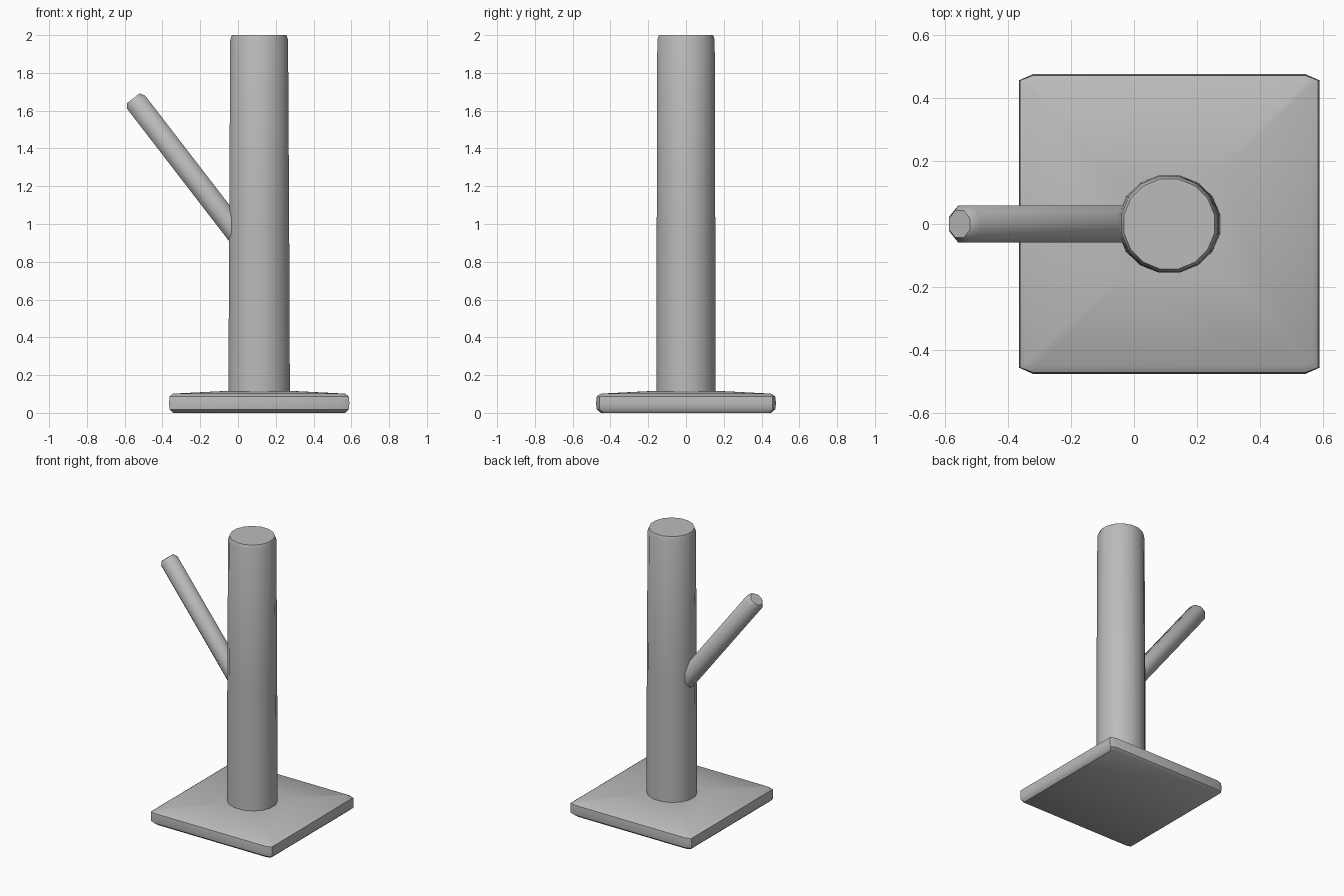
import bpy
import bmesh
from math import cos, sin, pi, radians, atan2
from mathutils import Matrix, Vector

cube = bpy.data.objects.get("Cube")
if cube:
    bpy.data.objects.remove(cube, do_unlink=True)

grey = bpy.data.materials.new("plain grey")
grey.use_nodes = True
COLOUR = (0.5, 0.5, 0.5, 1)
grey.diffuse_color = COLOUR
grey.node_tree.nodes["Principled BSDF"].inputs["Base Color"].default_value = COLOUR


def ellipse(rx, ry, z, sides):
    return [(rx * cos(2 * pi * (i + 0.5) / sides),
             ry * sin(2 * pi * (i + 0.5) / sides), z) for i in range(sides)]


def clipped_square(hx, hy, cx, cy, z):
    """Rectangle whose four corners are cut by cx and cy."""
    quarter = [(hx, hy - cy), (hx - cx, hy)]
    mirrored = [(-x, y) for x, y in reversed(quarter)]
    half = quarter + mirrored
    return [(x, y, z) for x, y in half + [(-x, -y) for x, y in half]]


def loft(name, rings, matrix, angle):
    """Skin a stack of rings, cap both ends and shade it."""
    bm = bmesh.new()
    loops = [[bm.verts.new(p) for p in ring] for ring in rings]
    for low, high in zip(loops, loops[1:]):
        for i in range(len(low)):
            j = (i + 1) % len(low)
            bm.faces.new((low[i], low[j], high[j], high[i]))
    bm.faces.new(loops[0][::-1])
    bm.faces.new(loops[-1])
    bm.transform(matrix)
    mesh = bpy.data.meshes.new(name)
    bm.to_mesh(mesh)
    bm.free()
    mesh.materials.append(grey)
    obj = bpy.data.objects.new(name, mesh)
    bpy.context.collection.objects.link(obj)
    bpy.ops.object.select_all(action="DESELECT")
    obj.select_set(True)
    bpy.context.view_layer.objects.active = obj
    bpy.ops.object.shade_smooth_by_angle(angle=radians(angle))
    return obj


centre = Matrix.Translation((0.112, 0, 0))

# Square base with softened rim and a slightly domed top
loft("base", [
    clipped_square(0.455, 0.45, 0.03, 0.01, 0),
    clipped_square(0.474, 0.472, 0.04, 0.015, 0.018),
    clipped_square(0.478, 0.477, 0.045, 0.02, 0.05),
    clipped_square(0.474, 0.472, 0.04, 0.015, 0.088),
    clipped_square(0.455, 0.45, 0.03, 0.01, 0.102),
    clipped_square(0.16, 0.16, 0.02, 0.02, 0.117),
], centre, 40)

# Upright post, tapering slightly, with a bevelled top
loft("post", [
    ellipse(0.166, 0.158, 0.06, 16),
    ellipse(0.162, 0.158, 1.0, 16),
    ellipse(0.156, 0.155, 1.975, 16),
    ellipse(0.147, 0.146, 2.0, 16),
], centre, 40)

# Slanted branch rooted inside the post
root, tip = Vector((0.05, 0, 0.88)), Vector((-0.555, 0, 1.665))
axis = tip - root
tilt = Matrix.Translation(root) @ Matrix.Rotation(atan2(axis.x, axis.z), 4, "Y")
loft("branch", [
    ellipse(0.064, 0.064, 0, 8),
    ellipse(0.064, 0.064, axis.length - 0.025, 8),
    ellipse(0.046, 0.046, axis.length, 8),
], tilt, 50)
